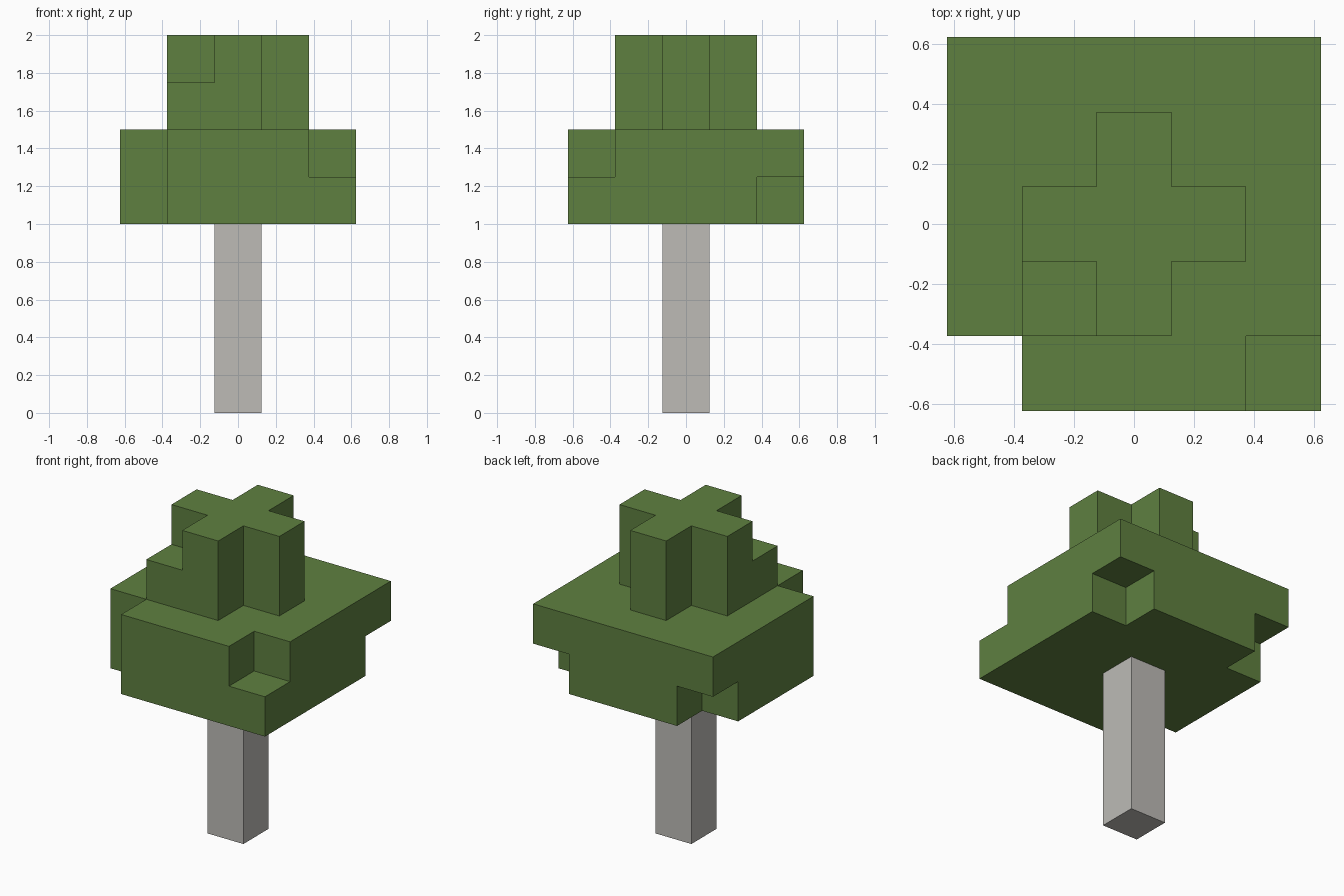
import bpy
import bmesh
from math import radians
from mathutils import Vector

CELL = 0.25

cube = bpy.data.objects.get("Cube")
if cube:
    bpy.data.objects.remove(cube)


def make_material(name, rgb):
    mat = bpy.data.materials.new(name)
    mat.use_nodes = True
    colour = (*rgb, 1.0)
    mat.diffuse_color = colour
    bsdf = next(n for n in mat.node_tree.nodes if n.type == 'BSDF_PRINCIPLED')
    bsdf.inputs["Base Color"].default_value = colour
    return mat


def block_object(name, cells, mat):
    """Join grid cells into one clean shell, keeping only the outer faces."""
    bm = bmesh.new()
    axes = [Vector(a) for a in ((1, 0, 0), (0, 1, 0), (0, 0, 1))]
    for cell in cells:
        centre = Vector(cell) + Vector((0, 0, 0.5))
        for i, axis in enumerate(axes):
            u, v = axes[(i + 1) % 3] / 2, axes[(i + 2) % 3] / 2
            for side in (1, -1):
                normal = axis * side
                if tuple(int(c) for c in Vector(cell) + normal) in cells:
                    continue
                mid = centre + normal / 2
                ring = [mid - u - v, mid + u - v, mid + u + v, mid - u + v]
                bm.faces.new([bm.verts.new(p * CELL) for p in ring[::side]])
    bmesh.ops.remove_doubles(bm, verts=bm.verts, dist=0.001)
    bmesh.ops.dissolve_limit(bm, angle_limit=radians(1),
                             verts=bm.verts, edges=bm.edges)
    mesh = bpy.data.meshes.new(name)
    bm.to_mesh(mesh)
    bm.free()
    mesh.materials.append(mat)
    obj = bpy.data.objects.new(name, mesh)
    bpy.context.collection.objects.link(obj)
    return obj


leaf_green = make_material("leaf green", (0.114, 0.216, 0.051))
pale_bark = make_material("pale bark", (0.509, 0.497, 0.470))

# Trunk: a single square column
block_object("trunk", {(0, 0, z) for z in range(4)}, pale_bark)

# Wide canopy: two square layers with some corners missing
wide = range(-2, 3)
foliage = {(x, y, z) for x in wide for y in wide for z in (4, 5)}
foliage -= {(-2, -2, 4), (-2, -2, 5), (2, -2, 5), (2, 2, 4), (-2, 2, 4)}

# Crown: a cross two layers high, with one low corner block
narrow = range(-1, 2)
foliage |= {(x, y, z) for x in narrow for y in narrow for z in (6, 7)
            if x * y == 0}
foliage.add((-1, -1, 6))
block_object("foliage", foliage, leaf_green)
